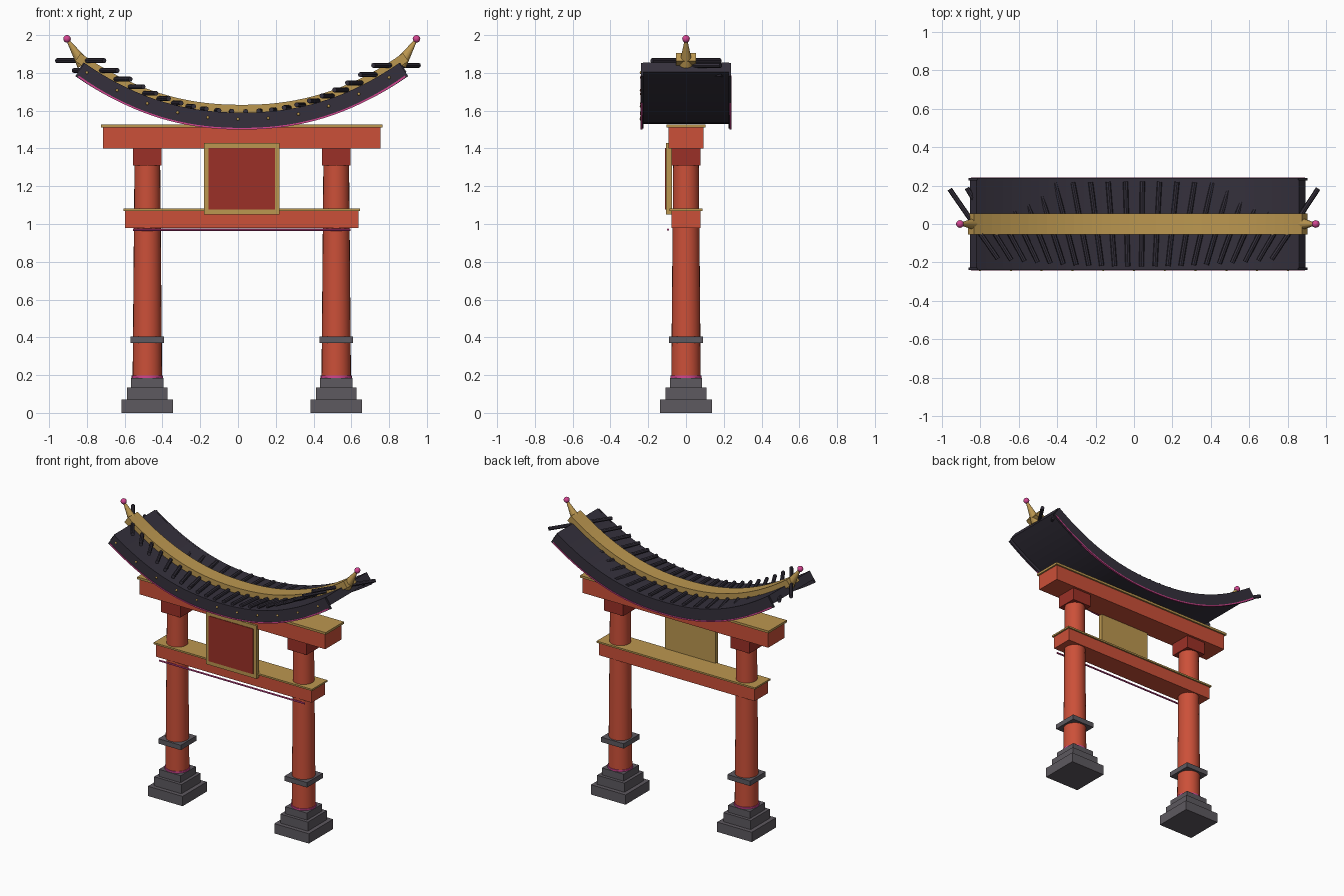
import bpy, bmesh, math
from mathutils import Vector

if "Cube" in bpy.data.objects:
    bpy.data.objects.remove(bpy.data.objects["Cube"])

CX = 0.02  # the gate's middle plane


def material(name, rgb):
    m = bpy.data.materials.new(name)
    m.diffuse_color = (*rgb, 1)
    m.use_nodes = True
    m.node_tree.nodes["Principled BSDF"].inputs["Base Color"].default_value = m.diffuse_color
    return m


RED = material("vermilion", (0.60, 0.08, 0.04))
DEEP = material("deep_red", (0.33, 0.03, 0.02))
GOLD = material("gold", (0.50, 0.31, 0.08))
STONE = material("stone", (0.11, 0.10, 0.115))
TILE = material("roof_tile", (0.035, 0.03, 0.045))
PINK = material("pink", (0.65, 0.06, 0.28))


def finish(bm, name, mat, smooth=False):
    bmesh.ops.recalc_face_normals(bm, faces=bm.faces)
    me = bpy.data.meshes.new(name)
    bm.to_mesh(me)
    bm.free()
    me.materials.append(mat)
    ob = bpy.data.objects.new(name, me)
    bpy.context.collection.objects.link(ob)
    if smooth:
        bpy.ops.object.select_all(action='DESELECT')
        ob.select_set(True)
        bpy.context.view_layer.objects.active = ob
        bpy.ops.object.shade_smooth_by_angle(angle=math.radians(40))
    return ob


def box(name, mat, x, y, z):
    """Box from (min, max) ranges."""
    bm = bmesh.new()
    bmesh.ops.create_cube(bm, size=1)
    for v in bm.verts:
        v.co = [(r[0] + r[1]) / 2 + c * (r[1] - r[0]) for r, c in zip((x, y, z), v.co)]
    return finish(bm, name, mat)


def rod(name, mat, a, b, r1, r2, sides=24):
    """Round bar or cone from a to b."""
    a, b = Vector(a), Vector(b)
    bm = bmesh.new()
    bmesh.ops.create_cone(bm, cap_ends=True, segments=sides, radius1=r1, radius2=r2,
                          depth=(b - a).length)
    rot = (b - a).to_track_quat('Z', 'Y')
    for v in bm.verts:
        v.co = rot @ v.co + (a + b) / 2
    return finish(bm, name, mat, True)


def ball(name, mat, p, r):
    bm = bmesh.new()
    bmesh.ops.create_uvsphere(bm, u_segments=16, v_segments=10, radius=r)
    bmesh.ops.translate(bm, vec=p, verts=bm.verts)
    return finish(bm, name, mat, True)


def rise(u):
    return 0.27 * (abs(u) / 0.855) ** 2.2


def slope(u):
    return math.copysign(math.atan(0.27 * 2.2 / 0.855 * (abs(u) / 0.855) ** 1.2), u)


def roof_strip(name, mat, base, lo, hi, y0, y1, half, n=36):
    """Rectangular section swept along the roof curve, square to it."""
    bm = bmesh.new()
    prev = None
    for i in range(n + 1):
        u = -half + 2 * half * i / n
        s = slope(u)
        ring = [bm.verts.new((CX + u - math.sin(s) * h, y, base + rise(u) + math.cos(s) * h))
                for y, h in ((y0, lo), (y1, lo), (y1, hi), (y0, hi))]
        if prev:
            for k in range(4):
                j = (k + 1) % 4
                bm.faces.new((prev[k], prev[j], ring[j], ring[k]))
        else:
            bm.faces.new(ring)
        prev = ring
    bm.faces.new(prev)
    return finish(bm, name, mat)


# Pillars with stepped stone bases, collars and caps
for side, px in (("left", CX - 0.5), ("right", CX + 0.5)):
    def block(part, mat, h, z0, z1):
        box(f"{side}_{part}", mat, (px - h, px + h), (-h, h), (z0, z1))
    block("base_lower", STONE, 0.137, 0, 0.07)
    block("base_middle", STONE, 0.108, 0.07, 0.135)
    block("base_upper", STONE, 0.086, 0.135, 0.185)
    rod(f"{side}_base_ring", PINK, (px, 0, 0.184), (px, 0, 0.197), 0.083, 0.083)
    rod(f"{side}_pillar", RED, (px, 0, 0.18), (px, 0, 1.33), 0.078, 0.068)
    block("collar", STONE, 0.089, 0.37, 0.405)
    block("pillar_cap", DEEP, 0.076, 1.31, 1.40)

# Crossbeams with gold top boards
for name, h, d, z0, z1, lip, t in (("lower", 0.617, 0.077, 0.98, 1.07, 0.01, 0.012),
                                   ("upper", 0.735, 0.092, 1.40, 1.51, 0.011, 0.016)):
    box(f"{name}_beam", RED, (CX - h, CX + h), (-d, d), (z0, z1))
    h, d = h + lip, d + lip
    box(f"{name}_beam_board", GOLD, (CX - h, CX + h), (-d, d), (z1, z1 + t))
rod("beam_light_tube", PINK, (CX - 0.575, -0.095, 0.97), (CX + 0.575, -0.095, 0.97),
    0.006, 0.006, 8)

# Blank plaque
box("plaque_frame", GOLD, (CX - 0.2, CX + 0.2), (-0.106, -0.074), (1.05, 1.43))
box("plaque_panel", DEEP, (CX - 0.175, CX + 0.175), (-0.11, -0.09), (1.078, 1.402))

# Roof slab, fascias, pink edging and gold ridge
roof_strip("roof_slab", TILE, 1.56, -0.03, 0.03, -0.228, 0.228, 0.855)
for name, s in (("front", -1), ("back", 1)):
    roof_strip(f"{name}_fascia", TILE, 1.555, -0.05, 0.035,
               s * 0.225, s * 0.238, 0.853)
    roof_strip(f"{name}_edging", PINK, 1.505, -0.005, 0.004,
               s * 0.230, s * 0.241, 0.865)
roof_strip("roof_ridge", GOLD, 1.61, -0.03, 0.021, -0.054, 0.054, 0.865)

# Tile rods, turned by the local slope
for i in range(22):
    u = -0.853 + 0.0795 * i
    a = slope(u)
    d = Vector((math.sin(a), math.cos(a), 0)) * 0.22
    c = Vector((CX + u, 0, 1.596 + rise(u)))
    rod(f"tile_rod_{i}", TILE, c - d, c + d, 0.013, 0.013, 8)

# Gold studs on the front fascia
for i in range(11):
    u = -0.82 + 0.16 * i
    ball(f"fascia_stud_{i}", GOLD, (CX + u, -0.237, 1.555 + rise(u)), 0.008)

# End finials
for side, s in (("left", -1), ("right", 1)):
    rod(f"{side}_finial", GOLD, (CX + s * 0.838, 0, 1.845), (CX + s * 0.925, 0, 1.978),
        0.036, 0.006, 12)
    ball(f"{side}_finial_ball", PINK, (CX + s * 0.925, 0, 1.98), 0.02)
